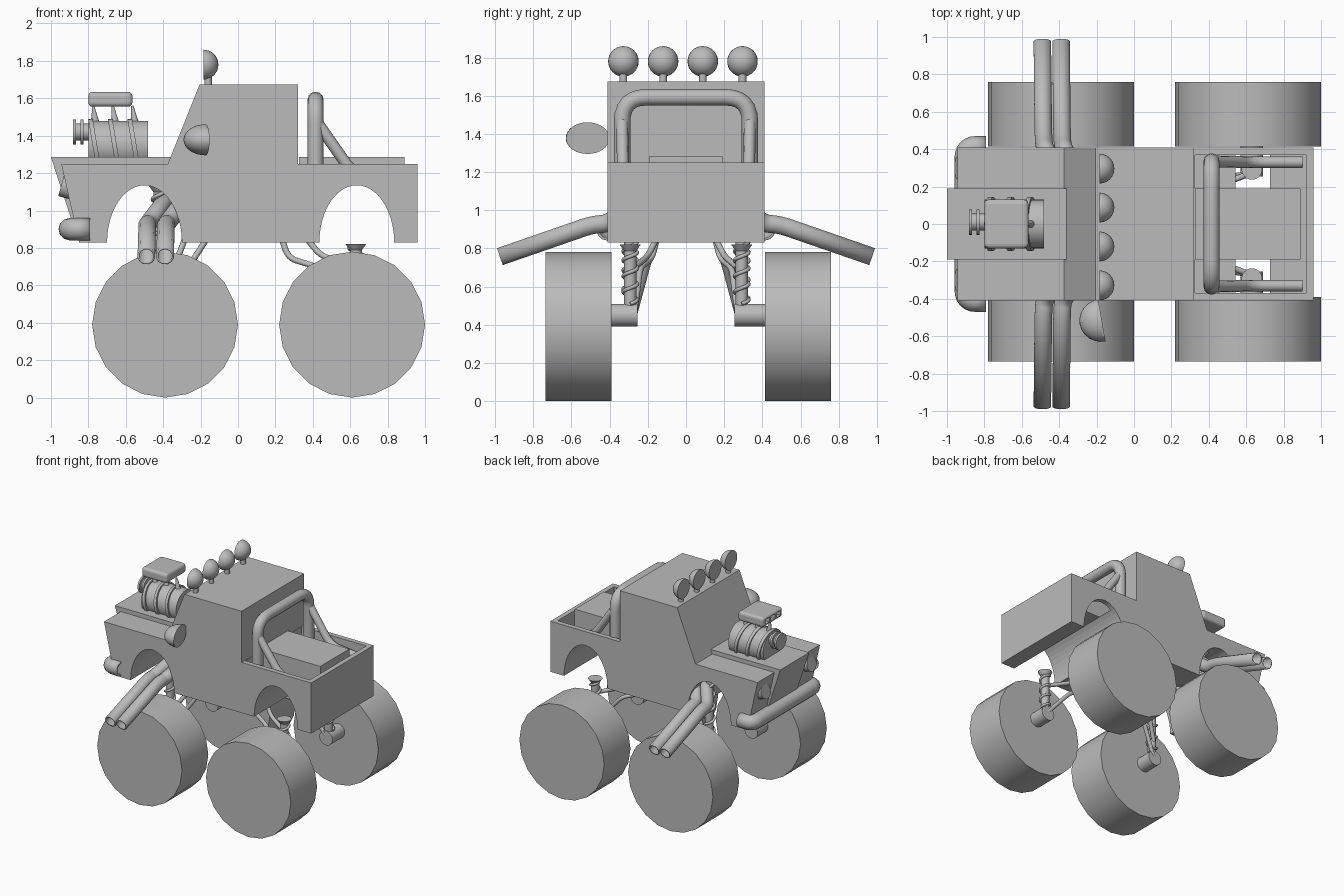
import bpy, bmesh, math
from mathutils import Vector, Matrix

if "Cube" in bpy.data.objects:
    bpy.data.objects.remove(bpy.data.objects["Cube"], do_unlink=True)

GREY = (0.5, 0.5, 0.5, 1)
grey = bpy.data.materials.new("plain_grey")
grey.use_nodes = True
grey.diffuse_color = GREY
grey.node_tree.nodes["Principled BSDF"].inputs["Base Color"].default_value = GREY


def finish(name, bm, smooth=False):
    bmesh.ops.recalc_face_normals(bm, faces=bm.faces)
    mesh = bpy.data.meshes.new(name)
    bm.to_mesh(mesh)
    bm.free()
    mesh.materials.append(grey)
    ob = bpy.data.objects.new(name, mesh)
    bpy.context.collection.objects.link(ob)
    if smooth:
        bpy.ops.object.select_all(action='DESELECT')
        ob.select_set(True)
        bpy.context.view_layer.objects.active = ob
        bpy.ops.object.shade_smooth_by_angle(angle=math.radians(35))
    return ob


def extrude(name, profile, y0, y1):
    """Side profile in x and z, extruded across the width."""
    bm = bmesh.new()
    face = bm.faces.new([bm.verts.new((x, y0, z)) for x, z in profile])
    new = bmesh.ops.extrude_face_region(bm, geom=[face])["geom"]
    bmesh.ops.translate(bm, vec=(0, y1 - y0, 0),
                        verts=[v for v in new if isinstance(v, bmesh.types.BMVert)])
    return finish(name, bm)


def box(name, x0, x1, y0, y1, z0, z1):
    return extrude(name, [(x0, z0), (x1, z0), (x1, z1), (x0, z1)], y0, y1)


def rod(name, a, b, r, r2=None, sides=24):
    """Straight cylinder or cone from a to b."""
    a, b = Vector(a), Vector(b)
    d = b - a
    bm = bmesh.new()
    bmesh.ops.create_cone(bm, cap_ends=True, segments=sides, radius1=r,
                          radius2=r if r2 is None else r2, depth=d.length)
    turn = d.to_track_quat('Z', 'Y').to_matrix().to_4x4()
    bm.transform(Matrix.Translation((a + b) / 2) @ turn)
    return finish(name, bm, True)


def dome(name, centre, scale, turn=0):
    """Half ellipsoid, flat on its -x side before turning."""
    bm = bmesh.new()
    bmesh.ops.create_uvsphere(bm, u_segments=24, v_segments=16, radius=1)
    bmesh.ops.bisect_plane(bm, geom=bm.verts[:] + bm.edges[:] + bm.faces[:],
                           plane_co=(0, 0, 0), plane_no=(-1, 0, 0), clear_outer=True)
    bmesh.ops.holes_fill(bm, edges=[e for e in bm.edges if e.is_boundary])
    bm.transform(Matrix.Translation(centre) @ Matrix.Rotation(turn, 4, 'Z')
                 @ Matrix.Diagonal((*scale, 1)))
    return finish(name, bm, True)


def tube(name, path, r, bend=0.05, hollow=False):
    """Round tube along a path with rounded corners."""
    p = [Vector(v) for v in path]
    pts = [p[0]]
    for a, b, c in zip(p, p[1:], p[2:]):
        s = b + (a - b).normalized() * min(bend, (a - b).length * 0.48)
        e = b + (c - b).normalized() * min(bend, (c - b).length * 0.48)
        for i in range(7):
            t = i / 6
            pts.append(s * (1 - t) ** 2 + b * 2 * t * (1 - t) + e * t * t)
    if bend == 0:
        pts = p[:-1]
    pts.append(p[-1])
    cu = bpy.data.curves.new(name, 'CURVE')
    cu.dimensions = '3D'
    cu.bevel_depth = r
    cu.bevel_resolution = 4
    cu.use_fill_caps = not hollow
    sp = cu.splines.new('POLY')
    sp.points.add(len(pts) - 1)
    for q, v in zip(sp.points, pts):
        q.co = (*v, 1)
    cu.materials.append(grey)
    ob = bpy.data.objects.new(name, cu)
    bpy.context.collection.objects.link(ob)
    if hollow:
        wall = ob.modifiers.new("wall", 'SOLIDIFY')
        wall.thickness = r * 0.25
        wall.offset = 0
    return ob


def cut(target, cutter):
    cutter.hide_render = True
    cutter.hide_viewport = True
    cutter.display_type = 'WIRE'
    mod = target.modifiers.new("cut", 'BOOLEAN')
    mod.operation = 'DIFFERENCE'
    mod.solver = 'EXACT'
    mod.object = cutter


# Lower body with wheel arches and open bed
body = extrude("body", [(-0.85, 0.83), (0.96, 0.83), (0.96, 1.25), (-0.945, 1.25)], -0.41, 0.41)
for label, cx in (("front", -0.5), ("rear", 0.635)):
    arch = [(cx + 0.2 * math.cos(math.tau * i / 48), 0.83 + 0.305 * math.sin(math.tau * i / 48))
            for i in range(48)]
    cut(body, extrude(label + "_arch_cutter", arch, -0.6, 0.6))
cut(body, box("bed_cutter", 0.325, 0.92, -0.37, 0.37, 1.1, 1.5))
box("bed_box", 0.325, 0.89, -0.19, 0.19, 1.137, 1.285)

# Raised hood with sloping grille, and cab
extrude("hood", [(-1.0, 1.285), (-0.355, 1.285), (-0.355, 1.14), (-0.72, 1.14),
                 (-0.72, 0.94), (-0.887, 0.94)], -0.19, 0.19)
extrude("cab", [(-0.375, 1.25), (0.32, 1.25), (0.32, 1.675), (-0.205, 1.675)], -0.41, 0.41)

# Roof lamps
for i in range(4):
    y = -0.328 + i * 0.208
    dome(f"roof_lamp_{i}", (-0.185, y, 1.78), (0.08, 0.08, 0.08))
    rod(f"roof_lamp_stem_{i}", (-0.16, y, 1.66), (-0.16, y, 1.74), 0.02)

# Side mirror
dome("side_mirror", (-0.172, -0.515, 1.378), (0.12, 0.115, 0.083), math.radians(190))

# Engine blower with ribs, pulley and scoop
rod("blower", (-0.8, 0, 1.35), (-0.48, 0, 1.35), 0.13, sides=32)
for i, x in enumerate((-0.765, -0.66, -0.555)):
    rod(f"blower_rib_{i}", (x - 0.012, 0, 1.345), (x + 0.012, 0, 1.349), 0.145, sides=32)
    rod(f"scoop_post_{i}", (x + 0.01, 0, 1.42), (x - 0.01, 0, 1.56), 0.03, 0.006)
rod("pulley_shaft", (-0.87, 0.01, 1.42), (-0.78, 0.01, 1.42), 0.045)
for x in (-0.875, -0.835):
    rod("pulley_flange", (x - 0.008, 0.01, 1.42), (x + 0.008, 0.01, 1.42), 0.068)
scoop = box("scoop", -0.8, -0.565, -0.13, 0.13, 1.555, 1.635)
bevel = scoop.modifiers.new("round", 'BEVEL')
bevel.width = 0.022
bevel.segments = 3
for i in (-1, 0, 1):
    y = i * 0.072
    cut(scoop, box("scoop_hole_cutter", -0.9, -0.7, y - 0.026, y + 0.026, 1.575, 1.615))

# Bumper and roll bar
tube("bumper", [(-0.79, -0.41, 0.9), (-0.9, -0.41, 0.9), (-0.9, 0.41, 0.9), (-0.79, 0.41, 0.9)],
     0.053, 0.06, True)
tube("roll_bar", [(0.415, -0.335, 1.08), (0.415, -0.335, 1.592), (0.415, 0.335, 1.592),
                  (0.415, 0.335, 1.08)], 0.043, 0.13)

# Parts found on both sides
for label, s in (("left", 1), ("right", -1)):
    tube(label + "_roll_brace", [(0.41, s * 0.335, 1.49), (0.62, s * 0.33, 1.19),
                                 (0.9, s * 0.33, 1.16)], 0.031, 0.08)
    rod(label + "_headlight", (-0.89, s * 0.3, 1.12), (-0.945, s * 0.3, 1.135), 0.06)

    for i, x in enumerate((-0.49, -0.39)):
        tube(f"{label}_exhaust_{i}", [(x + 0.14, s * 0.24, 1.1), (x + 0.01, s * 0.4, 0.93),
                                      (x + 0.005, s * 0.49, 0.925), (x, s * 0.975, 0.757)],
             0.043, 0.06, True)

    inner, outer = (0.415, 0.76) if s > 0 else (-0.39, -0.735)
    for end, wx, sx, top in (("front", -0.39, -0.42, 1.13), ("rear", 0.61, 0.63, 0.82)):
        name = f"{end}_{label}_"
        rod(name + "wheel", (wx, inner, 0.39), (wx, outer, 0.39), 0.39, sides=20)
        rod(name + "hub", (sx, s * 0.255, 0.45), (sx, inner + s * 0.01, 0.45), 0.06)
        rod(name + "strut", (sx, s * 0.292, 0.45), (sx, s * 0.292, top), 0.032)
        rod(name + "strut_cup", (sx, s * 0.292, top - 0.035), (sx, s * 0.292, top), 0.03, 0.055)
        # Coil spring wound around the strut
        turns = 3.5 if end == "rear" else 6
        n = int(turns * 16)
        coil = [(sx + 0.037 * math.cos(i * math.tau / 16),
                 s * 0.292 + 0.037 * math.sin(i * math.tau / 16),
                 0.51 + (top - 0.53) * i / n) for i in range(n + 1)]
        tube(name + "spring", coil, 0.01, 0)

    # Suspension arms
    tube(f"rear_{label}_arm", [(0.23, s * 0.15, 0.86), (0.27, s * 0.18, 0.745),
                               (0.42, s * 0.24, 0.70), (0.63, s * 0.27, 0.46)], 0.016)
    tube(f"rear_{label}_link", [(0.36, s * 0.15, 0.86), (0.44, s * 0.2, 0.76),
                                (0.62, s * 0.27, 0.7)], 0.016)
    tube(f"front_{label}_arm", [(-0.16, s * 0.15, 0.86), (-0.25, s * 0.2, 0.72),
                                (-0.42, s * 0.27, 0.46)], 0.016)
    tube(f"front_{label}_link", [(-0.28, s * 0.15, 0.86), (-0.32, s * 0.2, 0.75),
                                 (-0.42, s * 0.27, 0.6)], 0.016)
